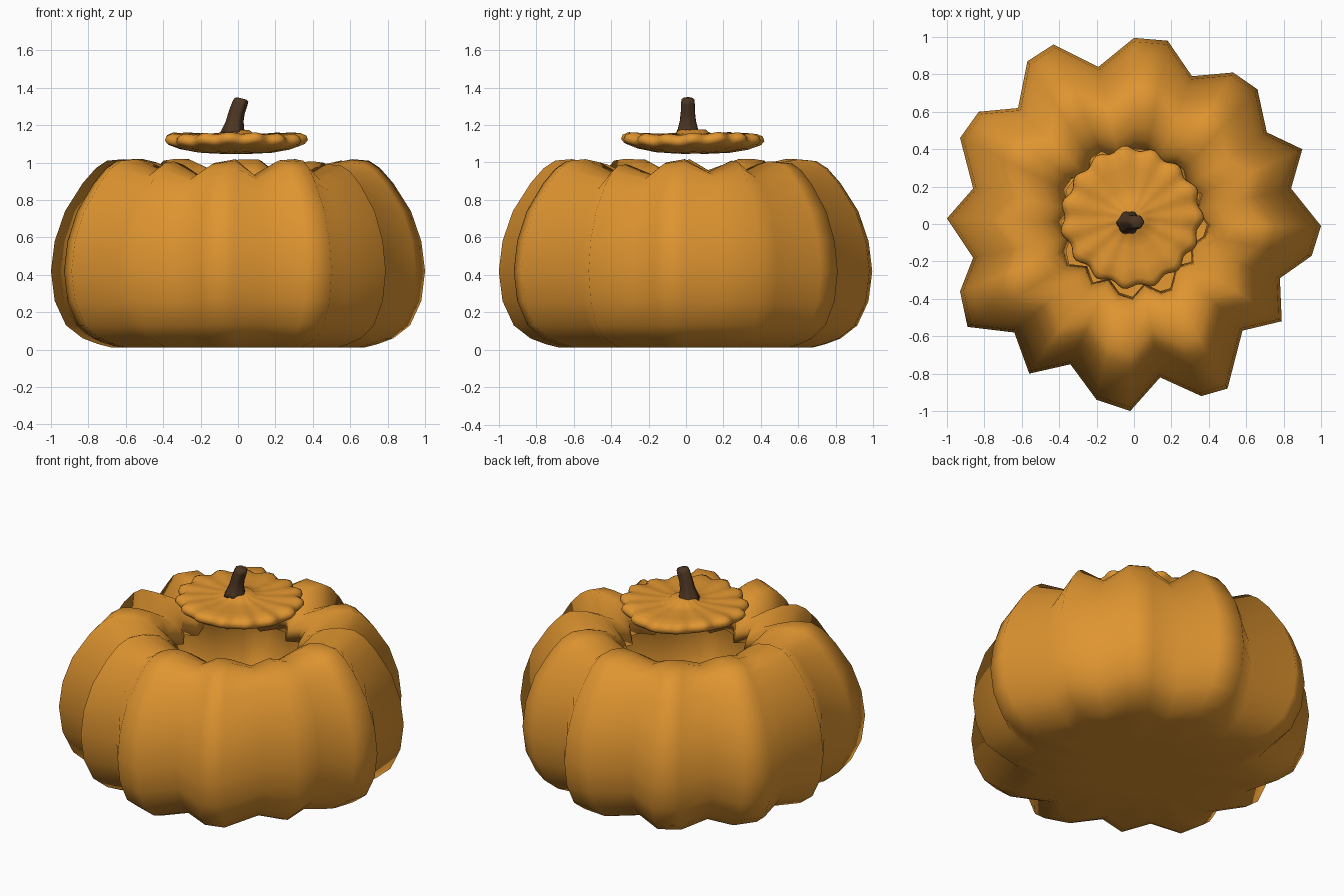
import bpy, bmesh, math
from mathutils import Vector

if "Cube" in bpy.data.objects:
    bpy.data.objects.remove(bpy.data.objects["Cube"])


def material(name, rgb):
    m = bpy.data.materials.new(name)
    m.diffuse_color = (*rgb, 1)
    m.use_nodes = True
    m.node_tree.nodes["Principled BSDF"].inputs["Base Color"].default_value = m.diffuse_color
    return m


orange = material("pumpkin orange", (0.74, 0.30, 0.03))
brown = material("stem brown", (0.075, 0.037, 0.016))


def loft(name, rings, mat):
    """Skin a list of closed rings, capping both ends with a fan."""
    bm = bmesh.new()
    loops = [[bm.verts.new(p) for p in ring] for ring in rings]
    n = len(rings[0])
    for a, b in zip(loops, loops[1:]):
        for i in range(n):
            j = (i + 1) % n
            bm.faces.new((a[i], a[j], b[j], b[i]))
    for loop in (loops[0], loops[-1]):
        c = bm.verts.new(sum((v.co for v in loop), Vector()) / n)
        for i in range(n):
            bm.faces.new((loop[i], loop[(i + 1) % n], c))
    bmesh.ops.recalc_face_normals(bm, faces=bm.faces)
    for f in bm.faces:
        f.smooth = True
    me = bpy.data.meshes.new(name)
    bm.to_mesh(me)
    bm.free()
    me.materials.append(mat)
    ob = bpy.data.objects.new(name, me)
    bpy.context.collection.objects.link(ob)
    return ob


# Body: irregular lobed plan outline, counter-clockwise from +x
outline = [(1.0, -.01), (.84, .19), (.90, .40), (.71, .49), (.66, .72), (.53, .81),
           (.31, .79), (.18, .98), (0, .995), (-.19, .84), (-.43, .96), (-.57, .87),
           (-.62, .62), (-.83, .60), (-.93, .46), (-.86, .19), (-1.0, .03), (-.86, -.18),
           (-.93, -.36), (-.89, -.55), (-.64, -.58), (-.56, -.80), (-.34, -.75),
           (-.20, -.94), (-.02, -1.0), (.14, -.82), (.36, -.92), (.50, -.88),
           (.58, -.57), (.79, -.52), (.78, -.29), (.95, -.17)]

# (scale, height, crease drop): outside going up, over the rim, then the hollow inside
profile = [(.30, .012, 0), (.68, .012, 0), (.75, .03, 0), (.83, .06, 0), (.92, .13, 0),
           (.98, .26, 0), (1, .42, 0), (.98, .58, 0), (.925, .74, 0), (.83, .89, .2),
           (.76, .97, .35), (.70, 1.01, .5), (.61, 1.018, .5), (.52, 1.0, .5),
           (.455, .96, .45), (.41, .90, .3),
           (.39, .80, .1), (.55, .86, .1), (.72, .84, 0), (.85, .68, 0),
           (.90, .42, 0), (.82, .18, 0), (.65, .09, 0), (.30, .08, 0)]
rings = []
for s, z, drop in profile:
    rings.append([(x * s, y * s, z - drop * max(0, 1 - math.hypot(x, y)))
                  for x, y in outline])
loft("pumpkin_body", rings, orange)

# Lid: scalloped dish floating above the opening
N = 96
lid_profile = [(.08, 1.047), (.20, 1.055), (.30, 1.075), (.352, 1.095), (.367, 1.115),
               (.36, 1.138), (.33, 1.153), (.26, 1.152), (.16, 1.152), (.09, 1.158),
               (.07, 1.175)]
rings = []
for r, z in lid_profile:
    ring = []
    for i in range(N):
        a = 2 * math.pi * i / N
        k = (r / .367) ** 2
        rr = r + k * (.014 * math.cos(15 * a) + .006 * math.sin(4 * a + 1))
        zz = z + k * (.006 * math.cos(15 * a) + .006 * math.sin(3 * a))
        ring.append((-.012 + rr * math.cos(a), .035 + rr * math.sin(a), zz))
    rings.append(ring)
loft("pumpkin_lid", rings, orange)

# Stem: bent, tapering, slightly ribbed
stem = [(-.028, 1.155, .066), (-.026, 1.18, .056), (-.018, 1.22, .045), (-.006, 1.27, .039),
        (.010, 1.315, .038), (.018, 1.335, .035), (.020, 1.343, .024)]
rings = []
for x, z, r in stem:
    ring = []
    for i in range(24):
        a = 2 * math.pi * i / 24
        rr = r * (1 + .06 * math.cos(6 * a))
        ring.append((x + rr * math.cos(a), .01 + rr * math.sin(a), z - .25 * rr * math.cos(a) * (z > 1.25)))
    rings.append(ring)
loft("pumpkin_stem", rings, brown)
